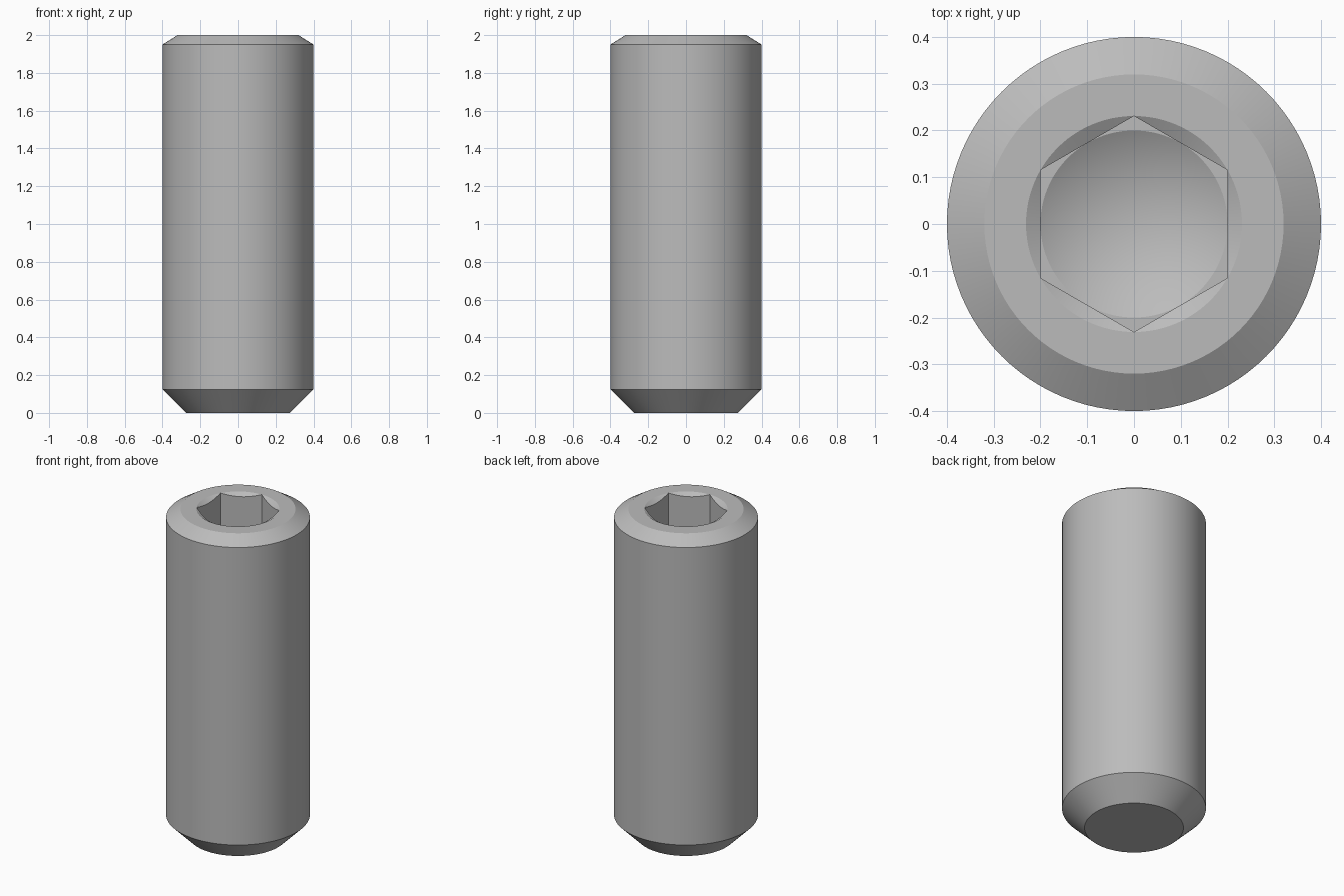
import bpy, bmesh, math

if "Cube" in bpy.data.objects:
    bpy.data.objects.remove(bpy.data.objects["Cube"])

SEG = 96
T30 = math.tan(math.radians(30))
FLAT = 0.2                          # half the socket width across flats
CORNER = FLAT / math.cos(math.radians(30))
SOCKET_FLOOR = 1.5


def hex_radius(a):
    # distance to the hexagon edge, flats facing +x and -x
    off = (a + math.pi / 6) % (math.pi / 3) - math.pi / 6
    return FLAT / math.cos(off)


def ring(bm, radius, height):
    verts = []
    for i in range(SEG):
        a = 2 * math.pi * i / SEG
        r = radius(a) if callable(radius) else radius
        z = height(r) if callable(height) else height
        verts.append(bm.verts.new((r * math.cos(a), r * math.sin(a), z)))
    return verts


steel = bpy.data.materials.new("grey steel")
steel.diffuse_color = (0.5, 0.5, 0.5, 1)
steel.use_nodes = True
steel.node_tree.nodes["Principled BSDF"].inputs["Base Color"].default_value = steel.diffuse_color

bm = bmesh.new()
# rings from the flat point, up the shank, over the rim and down the socket
rings = [ring(bm, r, z) for r, z in (
    (0.275, 0.0),                                   # flat point
    (0.4, 0.125),                                   # lower chamfer
    (0.4, 1.95),                                    # shank
    (0.32, 2.0),                                    # upper chamfer
    (CORNER, 2.0),                                  # top rim
    (hex_radius, lambda r: 2.0 - (CORNER - r) * T30),  # countersink scallops
    (hex_radius, SOCKET_FLOOR),                     # hexagon walls
    (FLAT, SOCKET_FLOOR),                           # floor ledge
)]
bm.faces.new(rings[0][::-1])
for lo, hi in zip(rings, rings[1:]):
    for i in range(SEG):
        j = (i + 1) % SEG
        bm.faces.new((lo[i], lo[j], hi[j], hi[i]))
# drill cone at the bottom of the socket
tip = bm.verts.new((0, 0, SOCKET_FLOOR - FLAT * T30))
for i in range(SEG):
    bm.faces.new((rings[-1][i], rings[-1][(i + 1) % SEG], tip))
bmesh.ops.remove_doubles(bm, verts=bm.verts[:], dist=1e-5)
bmesh.ops.recalc_face_normals(bm, faces=bm.faces[:])

mesh = bpy.data.meshes.new("set_screw")
bm.to_mesh(mesh)
bm.free()
mesh.materials.append(steel)
screw = bpy.data.objects.new("set_screw", mesh)
bpy.context.collection.objects.link(screw)
bpy.context.view_layer.objects.active = screw
screw.select_set(True)
bpy.ops.object.shade_smooth_by_angle(angle=math.radians(20))
